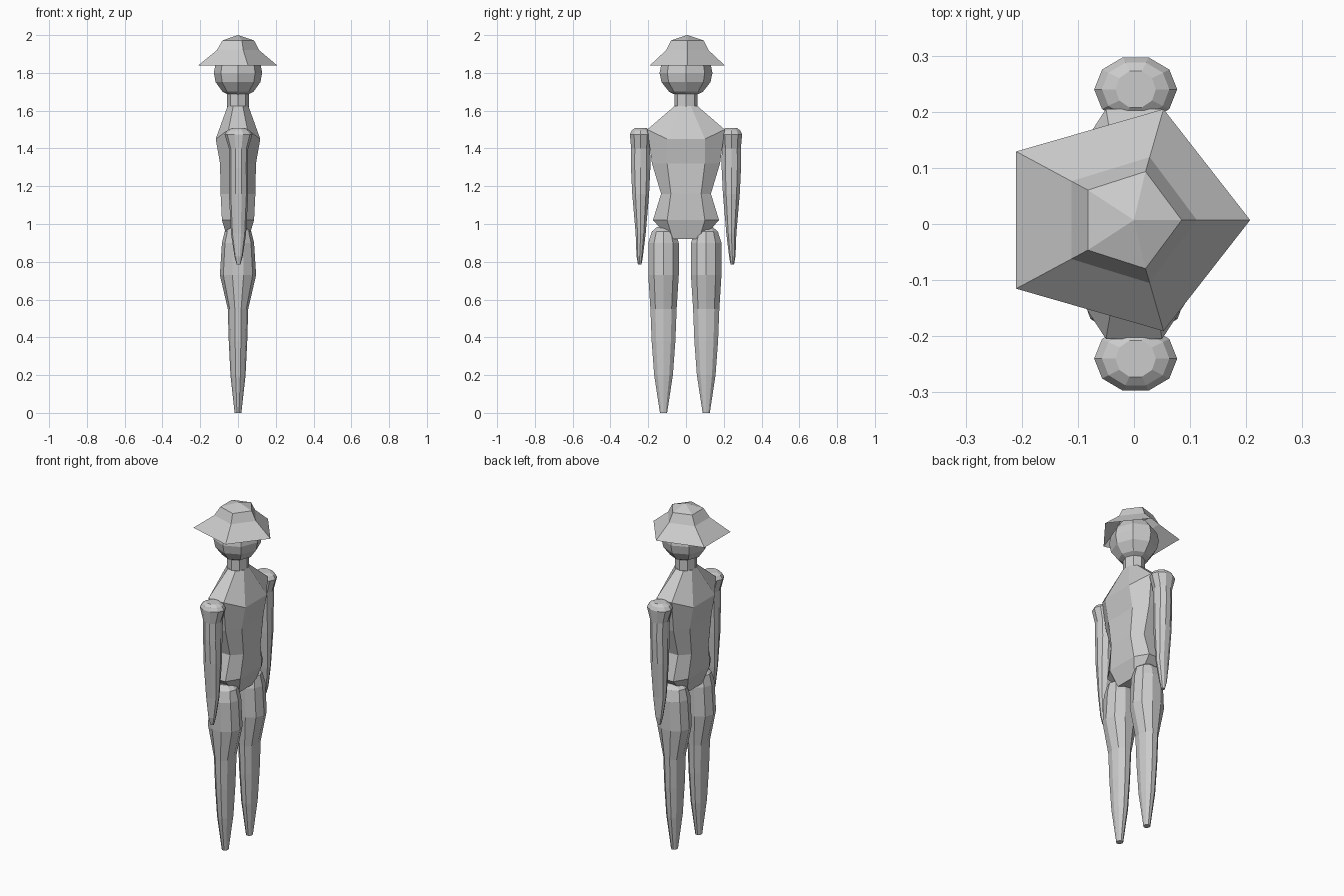
import bpy, bmesh, math
from mathutils import Vector

if "Cube" in bpy.data.objects:
    bpy.data.objects.remove(bpy.data.objects["Cube"])


def loft(name, rings, cap_start=True, cap_end=True):
    """Skin a list of equal-length point rings into a flat-faced mesh."""
    bm = bmesh.new()
    loops = [[bm.verts.new(p) for p in ring] for ring in rings]
    n = len(loops[0])
    for a, b in zip(loops, loops[1:]):
        for i in range(n):
            j = (i + 1) % n
            bm.faces.new((a[i], a[j], b[j], b[i]))
    if cap_start:
        bm.faces.new(loops[0][::-1])
    if cap_end:
        bm.faces.new(loops[-1])
    bmesh.ops.recalc_face_normals(bm, faces=bm.faces)
    me = bpy.data.meshes.new(name)
    bm.to_mesh(me)
    bm.free()
    ob = bpy.data.objects.new(name, me)
    bpy.context.collection.objects.link(ob)
    return ob


def oval(z, rx, ry, cy=0.0, n=10, cx=0.0, turn=0.0):
    step = 2 * math.pi / n
    return [(cx + rx * math.cos(step * i + turn), cy + ry * math.sin(step * i + turn), z)
            for i in range(n)]


def slab(zf, zs, xf, yf, xs, ys):
    """Eight-sided torso section: broad x faces (zf) and narrow y sides (zs)."""
    return [(xf, -yf, zf), (xf, yf, zf), (xs, ys, zs), (-xs, ys, zs),
            (-xf, yf, zf), (-xf, -yf, zf), (-xs, -ys, zs), (xs, -ys, zs)]


# torso
loft("torso", [
    slab(0.92, 0.93, 0.055, 0.07, 0.03, 0.09),
    slab(1.02, 1.02, 0.085, 0.10, 0.04, 0.175),
    slab(1.16, 1.16, 0.092, 0.08, 0.04, 0.132),
    slab(1.32, 1.32, 0.095, 0.10, 0.045, 0.18),
    slab(1.45, 1.50, 0.118, 0.10, 0.05, 0.205),
    slab(1.625, 1.625, 0.055, 0.025, 0.025, 0.06),
])

# neck
loft("neck", [oval(1.60, 0.058, 0.062, n=8), oval(1.70, 0.058, 0.062, n=8)])

# head
loft("head", [oval(1.80 + 0.13 * math.sin(t), 0.128 * math.cos(t), 0.14 * math.cos(t), n=8)
              for t in [math.radians(a) for a in (-75, -50, -22, 0, 22, 50, 75)]])

# pentagonal hat: open brim, crown and shallow peak
hat_profile = [(1.84, 0.235, 0.208, 0.207), (1.92, 0.125, 0.118, 0.112),
               (1.972, 0.092, 0.091, 0.085), (2.0, 0.001, 0.001, 0.001)]
rings = []
for z, rx, ry, tip in hat_profile:
    ring = oval(z, rx, ry, cy=0.007, n=5)
    ring = [(tip if i == 0 else x - 0.02 * rx / 0.235, y, z) for i, (x, y, z) in enumerate(ring)]
    rings.append(ring)
loft("hat", rings, cap_start=False)

# limbs: (z, x radius, y radius, offset from limb axis)
arm = [(0.785, 0.010, 0.010, 0.005), (0.83, 0.022, 0.018, 0.005),
       (0.95, 0.040, 0.028, 0.0), (1.16, 0.051, 0.047, 0.0),
       (1.30, 0.050, 0.054, 0.0), (1.40, 0.051, 0.053, 0.0),
       (1.475, 0.074, 0.060, 0.0), (1.495, 0.060, 0.050, 0.0),
       (1.507, 0.036, 0.034, 0.0)]
leg = [(0.0, 0.018, 0.020, 0.0), (0.20, 0.040, 0.052, 0.0),
       (0.38, 0.049, 0.066, 0.0), (0.55, 0.054, 0.073, 0.0),
       (0.73, 0.096, 0.085, 0.0), (0.90, 0.085, 0.085, 0.0),
       (0.96, 0.070, 0.065, 0.0), (0.985, 0.035, 0.035, 0.0)]

for side, s in (("right", -1), ("left", 1)):
    loft(side + "_arm", [oval(z, rx, ry, s * (0.24 + d), 10, 0.003) for z, rx, ry, d in arm])
    loft(side + "_leg", [oval(z, rx, ry, s * (0.113 + d) - 0.006, 10, 0.0) for z, rx, ry, d in leg])
